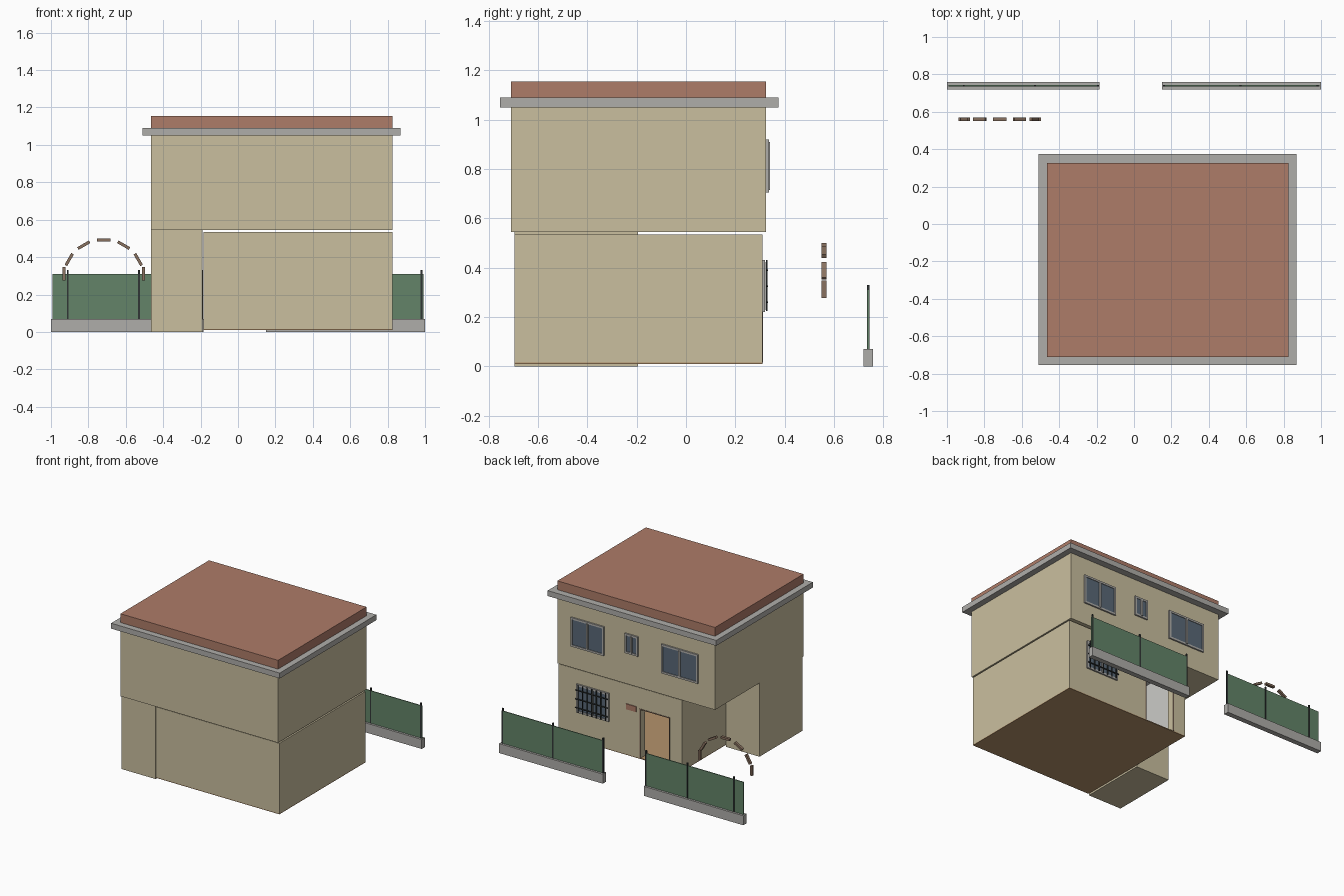
import bpy, bmesh
from math import radians, cos, sin

cube = bpy.data.objects.get("Cube")
if cube:
    bpy.data.objects.remove(cube, do_unlink=True)


def material(name, r, g, b):
    m = bpy.data.materials.new(name)
    m.use_nodes = True
    m.diffuse_color = (r, g, b, 1)
    m.node_tree.nodes["Principled BSDF"].inputs["Base Color"].default_value = (r, g, b, 1)
    return m


WALL = material("cream wall", .59, .52, .345)
ROOF = material("terracotta", .42, .2, .14)
GREY = material("grey stone", .43, .42, .4)
GREEN = material("fence green", .125, .23, .14)
BRICK = material("arch brown", .25, .165, .115)
GLASS = material("window glass", .1, .14, .185)
WOOD = material("wood floor", .46, .29, .15)
WHITE = material("white plaster", .6, .6, .58)
DARK = material("dark metal", .03, .035, .035)


def finish(name, bm, mat):
    bmesh.ops.recalc_face_normals(bm, faces=bm.faces)
    mesh = bpy.data.meshes.new(name)
    bm.to_mesh(mesh)
    bm.free()
    mesh.materials.append(mat)
    ob = bpy.data.objects.new(name, mesh)
    bpy.context.collection.objects.link(ob)
    return ob


def box(name, x, y, z, mat):
    """Box from its (low, high) span on each axis."""
    bm = bmesh.new()
    bmesh.ops.create_cube(bm, size=1)
    for v in bm.verts:
        v.co = [(a + b) / 2 + c * (b - a) for (a, b), c in zip((x, y, z), v.co)]
    return finish(name, bm, mat)


def prism(name, outline, y, mat):
    """Outline in x and z, extruded along y."""
    bm = bmesh.new()
    face = bm.faces.new([bm.verts.new((px, y[0], pz)) for px, pz in outline])
    new = bmesh.ops.extrude_face_region(bm, geom=[face])["geom"]
    bmesh.ops.translate(bm, vec=(0, y[1] - y[0], 0),
                        verts=[v for v in new if isinstance(v, bmesh.types.BMVert)])
    return finish(name, bm, mat)


def arch_outline(x, z, x_in, z_in):
    return [(x[0], z[0]), (x[0], z[1]), (x[1], z[1]), (x[1], z[0]),
            (x_in[1], z[0]), (x_in[1], z_in), (x_in[0], z_in), (x_in[0], z[0])]


# Main blocks
L, M, R = -.465, -.185, .825
FRONT, BACK = -.695, .31
T = .05
box("upper_storey", (L, R), (-.71, .325), (.545, 1.05), WALL)
box("side_annex", (L, M - .004), (FRONT, -.195), (0, .545), WALL)
box("eaves_slab", (-.51, .87), (-.755, .375), (1.05, 1.09), GREY)
box("roof_slab", (L, R), (-.71, .325), (1.09, 1.155), ROOF)

# Hollow ground floor with a doorway at the back
z = (.016, .535)
DOOR = (-.08, .155)
DOOR_TOP = .375
box("ground_floor_slab", (M, R), (FRONT, BACK), (.01, .016), WOOD)
box("ground_front_wall", (M, R), (FRONT, FRONT + T), z, WALL)
box("ground_right_wall", (M, M + T), (FRONT + T, BACK - T), z, WALL)
box("ground_left_wall", (R - T, R), (FRONT + T, BACK - T), z, WALL)
prism("ground_back_wall", arch_outline((M, R), z, DOOR, DOOR_TOP), (BACK - T, BACK), WALL)
inner_x, inner_y = (M + T, R - T), (FRONT + T, BACK - T)
p = .006
box("front_lining", inner_x, (inner_y[0], inner_y[0] + p), z, WHITE)
box("right_lining", (inner_x[0], inner_x[0] + p), inner_y, z, WHITE)
box("left_lining", (inner_x[1] - p, inner_x[1]), inner_y, z, WHITE)
box("ceiling", inner_x, inner_y, (z[1] - p, z[1]), WHITE)
prism("door_trim", arch_outline((DOOR[0] - .006, DOOR[1] + .006), (.016, DOOR_TOP + .006),
                                DOOR, DOOR_TOP), (BACK, BACK + .003), BRICK)
box("door_plaque", (.19, .27), (BACK, BACK + .006), (.35, .39), ROOF)


def window(name, x, z, wall_y):
    """Frame, glass and two sashes."""
    w = .014
    y = (wall_y, wall_y + .011)
    mid = (x[0] + x[1]) / 2
    box(name + "_glass", (x[0] + w, x[1] - w), (wall_y, wall_y + .006), (z[0] + w, z[1] - w), GLASS)
    for i, zz in enumerate((z[0], z[1] - w)):
        box(f"{name}_rail_{i}", x, y, (zz, zz + w), GREY)
    for i, xx in enumerate((x[0], x[1] - w)):
        box(f"{name}_stile_{i}", (xx, xx + w), y, (z[0] + w, z[1] - w), GREY)
    box(name + "_mullion", (mid - .007, mid + .007), (wall_y, wall_y + .015),
        (z[0] + .01, z[1] - .01), GREY)


window("upper_left_window", (.44, .71), (.705, .92), .325)
window("upper_small_window", (.16, .27), (.775, .92), .325)
window("upper_right_window", (-.33, -.03), (.705, .92), .325)
window("ground_window", (.41, .675), (.22, .43), BACK)

# Security grille over the ground window
for i in range(7):
    x = .43 + i * .0375
    box(f"grille_bar_{i}", (x - .003, x + .003), (.325, .331), (.225, .43), DARK)
for i in range(3):
    zc = .26 + i * .065
    box(f"grille_rail_{i}", (.41, .675), (.326, .333), (zc - .003, zc + .003), DARK)

# Boundary fences
for side, x, posts in (("right", (-1, M), (-.91, -.53, -.192)),
                       ("left", (.15, 1), (.16, .57, .982))):
    box(side + "_fence_base", x, (.72, .758), (0, .07), GREY)
    box(side + "_fence_panel", (x[0] + .008, x[1] - .008), (.736, .742), (.07, .31), GREEN)
    for i, px in enumerate(posts):
        box(f"{side}_fence_post_{i}", (px - .005, px + .005), (.734, .744), (.07, .33), DARK)

# Garden arch made of seven separate blocks
for i in range(7):
    a = radians(30 * i)
    lift = .03 if i in (0, 6) else 0
    ob = box(f"arch_block_{i}", (-.008, .008), (-.01, .01), (-.036, .036), BRICK)
    ob.location = (-.718 + .213 * cos(a), .56, .282 + lift + .21 * sin(a))
    ob.rotation_euler.y = -a
